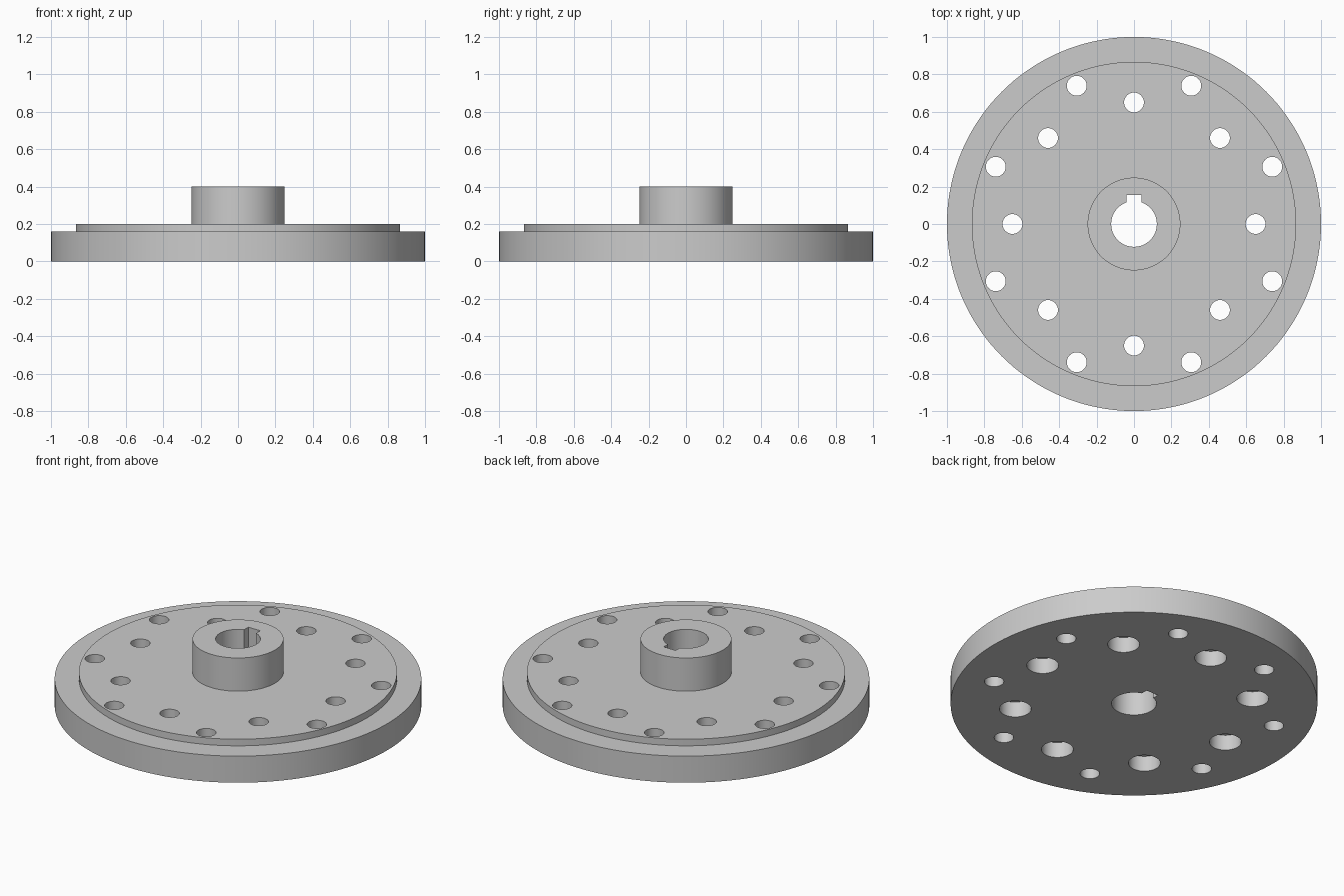
import bpy, bmesh
from math import cos, sin, pi, radians

cube = bpy.data.objects.get("Cube")
if cube:
    bpy.data.objects.remove(cube, do_unlink=True)

steel = bpy.data.materials.new("plain grey steel")
steel.use_nodes = True
GREY = (0.6, 0.6, 0.6, 1)
steel.diffuse_color = GREY
steel.node_tree.nodes["Principled BSDF"].inputs["Base Color"].default_value = GREY


def add_turned(bm, profile, segments, cx=0, cy=0):
    """Closed solid turned about a vertical axis from (radius, z) points."""
    rings = [[bm.verts.new((cx + r * cos(2 * pi * i / segments),
                            cy + r * sin(2 * pi * i / segments), z))
              for i in range(segments)] for r, z in profile]
    for low, high in zip(rings, rings[1:]):
        for i in range(segments):
            j = (i + 1) % segments
            bm.faces.new((low[i], low[j], high[j], high[i]))
    bm.faces.new(rings[0][::-1])
    bm.faces.new(rings[-1])


def finish(bm, name):
    bmesh.ops.recalc_face_normals(bm, faces=bm.faces)
    mesh = bpy.data.meshes.new(name)
    bm.to_mesh(mesh)
    bm.free()
    mesh.materials.append(steel)
    obj = bpy.data.objects.new(name, mesh)
    bpy.context.collection.objects.link(obj)
    return obj


def hole_ring(name, count, radius, start, profile):
    bm = bmesh.new()
    for k in range(count):
        a = radians(start) + 2 * pi * k / count
        add_turned(bm, profile, 48, radius * cos(a), radius * sin(a))
    return finish(bm, name)


# Stepped disc with central hub
bm = bmesh.new()
add_turned(bm, [(1, 0), (1, 0.16), (0.867, 0.16), (0.867, 0.2),
                (0.248, 0.2), (0.248, 0.4)], 144)
flange = finish(bm, "hub_flange")

# Shaft bore
bm = bmesh.new()
add_turned(bm, [(0.122, -0.1), (0.122, 0.5)], 72)
bore = finish(bm, "bore_cutter")

# Keyway slot at the back of the bore
bm = bmesh.new()
bmesh.ops.create_cube(bm, size=1)
bmesh.ops.scale(bm, vec=(0.08, 0.155, 0.8), verts=bm.verts)
bmesh.ops.translate(bm, vec=(0, 0.0775, 0.2), verts=bm.verts)
keyway = finish(bm, "keyway_cutter")

# Inner holes counterbored from below, outer holes plain
inner = hole_ring("inner_hole_cutter", 8, 0.65, 0,
                  [(0.087, -0.1), (0.087, 0.093), (0.053, 0.093), (0.053, 0.3)])
outer = hole_ring("outer_hole_cutter", 8, 0.8, 22.5,
                  [(0.053, -0.1), (0.053, 0.3)])

# Cut everything and remove the cutters
bpy.ops.object.select_all(action="DESELECT")
flange.select_set(True)
bpy.context.view_layer.objects.active = flange
for cutter in (bore, keyway, inner, outer):
    cutter.hide_render = True
    mod = flange.modifiers.new(cutter.name, "BOOLEAN")
    mod.operation = "DIFFERENCE"
    mod.solver = "EXACT"
    mod.object = cutter
    bpy.ops.object.modifier_apply(modifier=mod.name)
    bpy.data.objects.remove(cutter, do_unlink=True)

bpy.ops.object.shade_smooth_by_angle(angle=radians(30))
